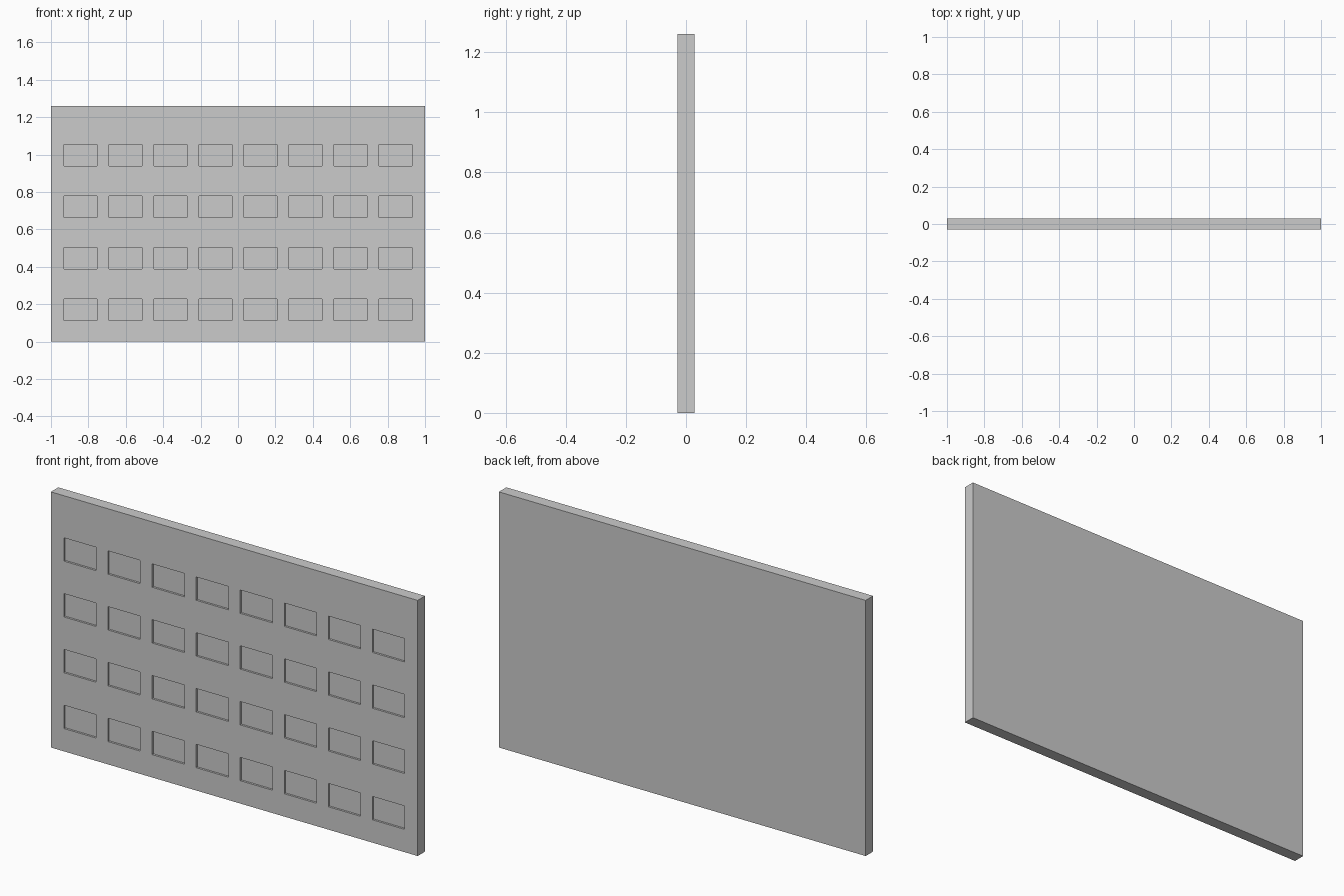
import bpy

if "Cube" in bpy.data.objects:
    bpy.data.objects.remove(bpy.data.objects["Cube"])

WIDTH, THICK, HEIGHT = 2.0, 0.058, 1.26
COLS, ROWS = 8, 4
WIN_W, WIN_H, DEPTH = 0.176, 0.115, 0.01
PITCH_X, PITCH_Z, FIRST_Z = 0.2404, 0.275, 0.17


def box(name, size, centre):
    bpy.ops.mesh.primitive_cube_add(size=1, location=centre)
    obj = bpy.context.object
    obj.name = name
    obj.scale = size
    bpy.ops.object.transform_apply(location=True, rotation=False, scale=True)
    return obj


# Flat wall slab
panel = box("wall_panel", (WIDTH, THICK, HEIGHT), (0, 0, HEIGHT / 2))

# Grid of shallow window recesses, joined into one cutter
cutters = []
for row in range(ROWS):
    for col in range(COLS):
        x = (col - (COLS - 1) / 2) * PITCH_X
        z = FIRST_Z + row * PITCH_Z
        cutters.append(box("window_cutter", (WIN_W, 2 * DEPTH, WIN_H), (x, -THICK / 2, z)))

bpy.ops.object.select_all(action='DESELECT')
for c in cutters:
    c.select_set(True)
bpy.context.view_layer.objects.active = cutters[0]
bpy.ops.object.join()
cutter = bpy.context.object
cutter.hide_render = True

# Cut the recesses into the front face
mod = panel.modifiers.new("window_recesses", 'BOOLEAN')
mod.operation = 'DIFFERENCE'
mod.solver = 'EXACT'
mod.object = cutter
bpy.context.view_layer.objects.active = panel
bpy.ops.object.modifier_apply(modifier=mod.name)
bpy.data.objects.remove(cutter)
